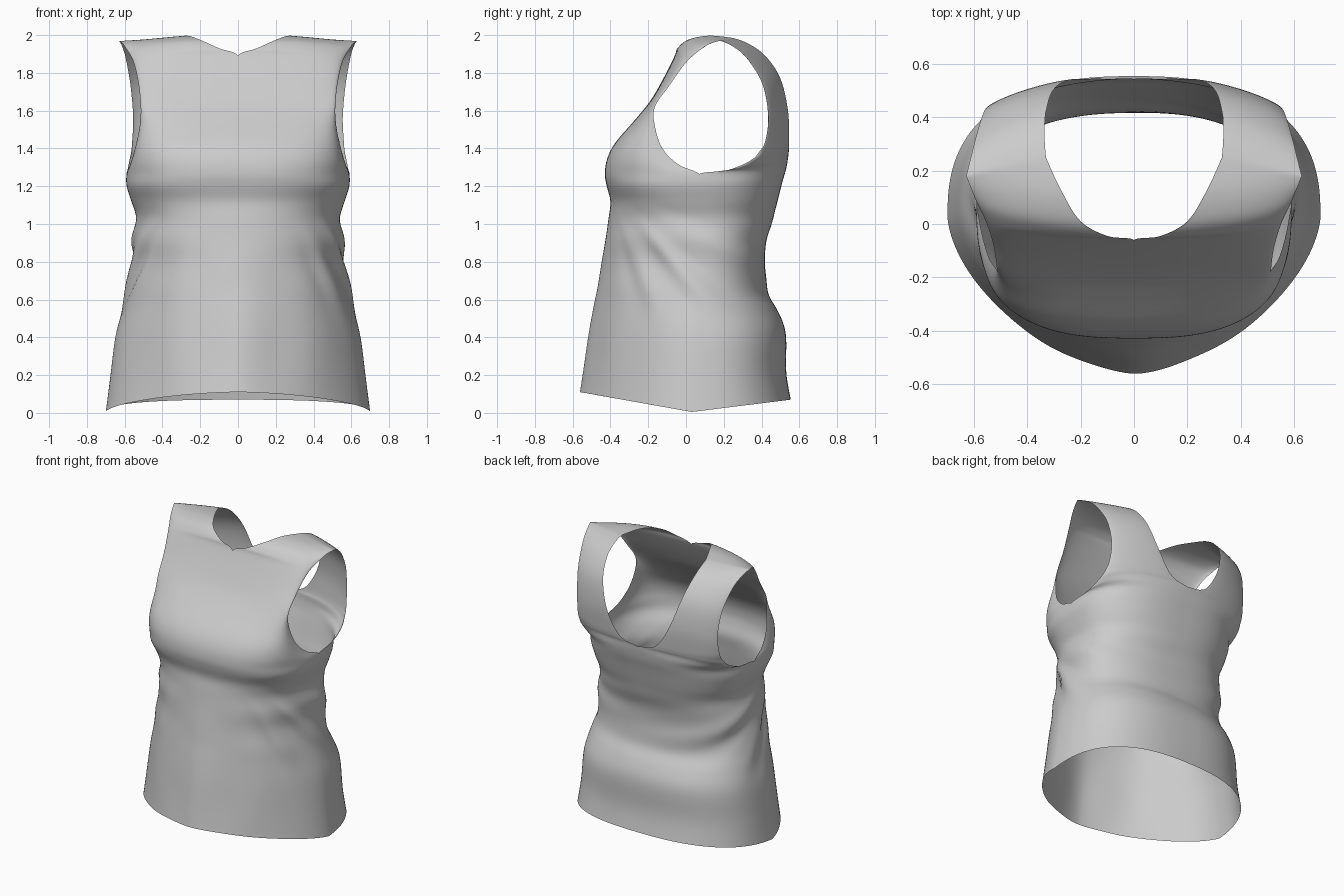
import bpy, bmesh, math
from mathutils import Vector

if "Cube" in bpy.data.objects:
    bpy.data.objects.remove(bpy.data.objects["Cube"])

COLS, SUB = 40, 6

# lower body rows: seam x, y, z | front centre y, z, roundness | back centre y, z, roundness
BODY = [
    (.70, .03, .005, -.56, .11, 1.65, .555, .07, 2.5),
    (.675, .04, .20, -.535, .26, 1.7, .53, .22, 2.5),
    (.65, .05, .40, -.51, .43, 1.75, .53, .42, 2.5),
    (.615, .06, .55, -.485, .57, 1.85, .49, .54, 2.4),
    (.59, .06, .66, -.465, .67, 1.95, .43, .64, 2.4),
    (.565, .07, .80, -.445, .80, 2.0, .41, .78, 2.4),
    (.56, .07, .92, -.425, .92, 2.2, .435, .92, 2.4),
    (.54, .07, 1.03, -.41, 1.03, 2.3, .46, 1.03, 2.4),
    (.565, .07, 1.12, -.40, 1.12, 2.5, .485, 1.12, 2.5),
    (.59, .07, 1.20, -.42, 1.20, 2.75, .51, 1.22, 2.5),
    (.59, .07, 1.265, -.43, 1.265, 2.8, .53, 1.29, 2.5),
]
# chest rows: inner (centre / neckline) point, outer (armhole) point, roundness
FRONT = [
    (0, -.418, 1.345, .57, -.04, 1.315, 2.8),
    (0, -.375, 1.43, .545, -.125, 1.40, 2.8),
    (0, -.28, 1.54, .52, -.165, 1.52, 2.8),
    (0, -.19, 1.65, .515, -.165, 1.62, 2.5),
    (0, -.12, 1.77, .525, -.09, 1.73, 2.2),
    (0, -.06, 1.89, .545, -.02, 1.83, 2),
    (.10, -.045, 1.93, .565, .03, 1.885, 1.7),
    (.20, .01, 1.975, .59, .08, 1.925, 1.5),
    (.27, .12, 1.997, .61, .13, 1.955, 1.2),
    (.33, .25, 1.985, .63, .18, 1.97, 1),
]
BACK = [
    (0, .54, 1.345, .585, .22, 1.285, 2.3),
    (0, .545, 1.39, .575, .34, 1.335, 1.9),
    (.10, .545, 1.41, .565, .39, 1.385, 1.6),
    (.17, .545, 1.46, .56, .42, 1.44, 1.4),
    (.25, .54, 1.60, .555, .435, 1.57, 1.3),
    (.305, .50, 1.77, .57, .405, 1.74, 1.25),
    (.33, .42, 1.89, .595, .32, 1.88, 1.15),
    (.335, .33, 1.955, .615, .24, 1.945, 1.1),
    (.33, .25, 1.985, .63, .18, 1.97, 1),
]


def section(row):
    """Superellipse quarter from the inner point to the outer point."""
    xi, yi, zi, xo, yo, zo, n = row
    pts = []
    for i in range(COLS + 1):
        a = math.pi / 2 * i / COLS
        s = math.sin(a) ** (2 / n)
        c = math.cos(a) ** (2 / n) if i < COLS else 0
        pts.append(Vector((xi + (xo - xi) * s, yo + (yi - yo) * c, zo + (zi - zo) * c)))
    return pts


def smooth_rows(rows):
    """Catmull-Rom through the control rows."""
    out = []
    for k in range(len(rows) - 1):
        p0, p1, p2 = rows[max(k - 1, 0)], rows[k], rows[k + 1]
        p3 = rows[min(k + 2, len(rows) - 1)]
        for j in range(SUB):
            t = j / SUB
            out.append([.5 * (2 * b + (c - a) * t + (2 * a - 5 * b + 4 * c - d) * t * t
                              + (3 * b - a - 3 * c + d) * t ** 3)
                        for a, b, c, d in zip(p0, p1, p2, p3)])
    return out + [rows[-1]]


def fold(p, x):
    """Drapery folds fanning back from under the bust and gathering at the back waist."""
    dy = max(p.y + .42, 0)
    ang = math.atan2(dy, max(1.2 - p.z, .02))
    w = math.exp(-((p.z - .76) / .19) ** 2) * min(1, dy / .25)
    amp = .014 * math.sin(ang * 19 + .8 * x) + .005 * math.sin(ang * 33 + 5 * x)
    drape = .008 * math.sin(x * 17 + 1) * max(0, 1 - p.z / 1.1) * min(1, p.z * 3) * max(0, 1 - dy / .5)
    return Vector((p.x, p.y - .05, 0)).normalized() * (amp * w + drape)


# tank top: front and back half panels, mirrored and welded at seams
front = smooth_rows([section(r) for r in
                     [(0, b[3], b[4], *b[:3], b[5]) for b in BODY] + FRONT])
back = smooth_rows([section(r) for r in
                    [(0, b[6], b[7], *b[:3], b[8]) for b in BODY] + BACK])
for k in range((len(BODY) - 1) * SUB + 1):
    back[k][-1] = front[k][-1].copy()      # shared side seam

bm = bmesh.new()
for grid in (front, back):
    for side in (1, -1):
        vs = []
        for row in grid:
            line = []
            for i, p in enumerate(row):
                q = p + fold(p, p.x * side)
                x = 0 if p.x < 1e-4 else max(0, q.x)
                line.append(bm.verts.new((x * side, q.y, max(q.z, 0))))
            vs.append(line)
        for a, b in zip(vs, vs[1:]):
            for i in range(COLS):
                bm.faces.new((a[i], a[i + 1], b[i + 1], b[i]))
bmesh.ops.remove_doubles(bm, verts=bm.verts, dist=.001)
bmesh.ops.recalc_face_normals(bm, faces=bm.faces)

# soften seams
inner = [v for v in bm.verts if not v.is_boundary]
for _ in range(4):
    bmesh.ops.smooth_vert(bm, verts=inner, factor=.5, use_axis_x=True, use_axis_y=True, use_axis_z=True)

me = bpy.data.meshes.new("tank_top")
bm.to_mesh(me)
bm.free()
me.shade_smooth()
bpy.context.collection.objects.link(bpy.data.objects.new("tank_top", me))
